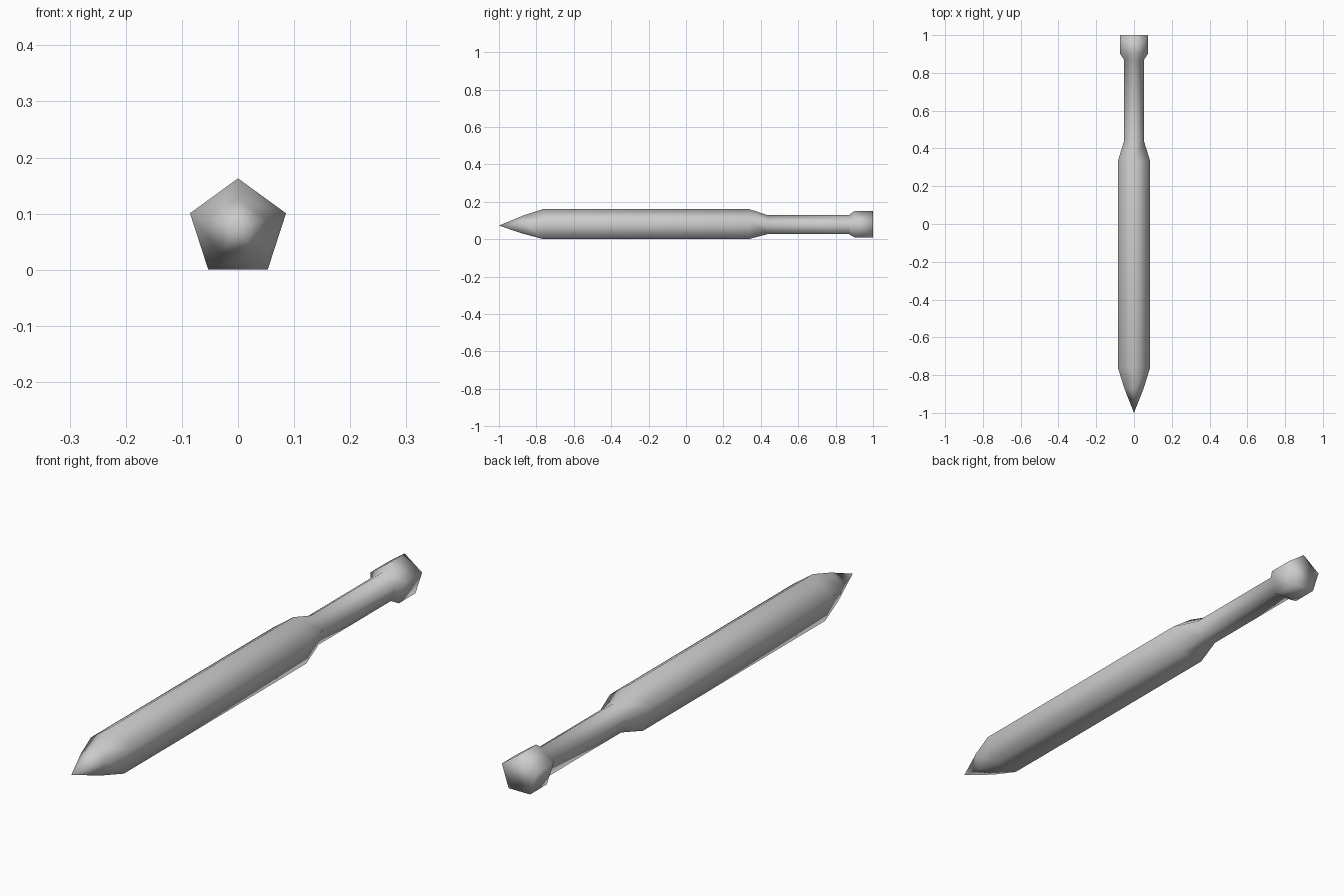
import bpy, bmesh
from math import sin, cos, tau, pi

cube = bpy.data.objects.get("Cube")
if cube:
    bpy.data.objects.remove(cube, do_unlink=True)

SIDES = 5
RADIUS = 0.09
AXIS_Z = RADIUS * cos(pi / SIDES)   # lower flat rests on the ground

# (y, radius) from behind the tip to the rear end
PROFILE = [(-0.87, 0.054), (-0.76, RADIUS), (0.333, RADIUS), (0.437, 0.056),
           (0.87, 0.056), (0.9, 0.077), (1.0, 0.077)]

grey = bpy.data.materials.new("plain grey")
grey.use_nodes = True
colour = (0.6, 0.6, 0.6, 1)
grey.diffuse_color = colour
grey.node_tree.nodes["Principled BSDF"].inputs["Base Color"].default_value = colour


def ring(bm, y, r):
    """Pentagon around the long axis, one corner pointing up."""
    return [bm.verts.new((r * sin(tau * i / SIDES), y, AXIS_Z + r * cos(tau * i / SIDES)))
            for i in range(SIDES)]


bm = bmesh.new()
rings = [ring(bm, y, r) for y, r in PROFILE]

# Pointed nose
tip = bm.verts.new((0, -1, AXIS_Z))
for i in range(SIDES):
    bm.faces.new((tip, rings[0][i], rings[0][(i + 1) % SIDES]))

# Body, shaft and flared tail
for a, b in zip(rings, rings[1:]):
    for i in range(SIDES):
        j = (i + 1) % SIDES
        bm.faces.new((a[i], b[i], b[j], a[j]))

# Rear cap
bm.faces.new(rings[-1])

bmesh.ops.recalc_face_normals(bm, faces=bm.faces[:])
for f in bm.faces:
    f.smooth = True
mesh = bpy.data.meshes.new("pointed_rod")
bm.to_mesh(mesh)
bm.free()
mesh.materials.append(grey)
bpy.context.collection.objects.link(bpy.data.objects.new("pointed_rod", mesh))
